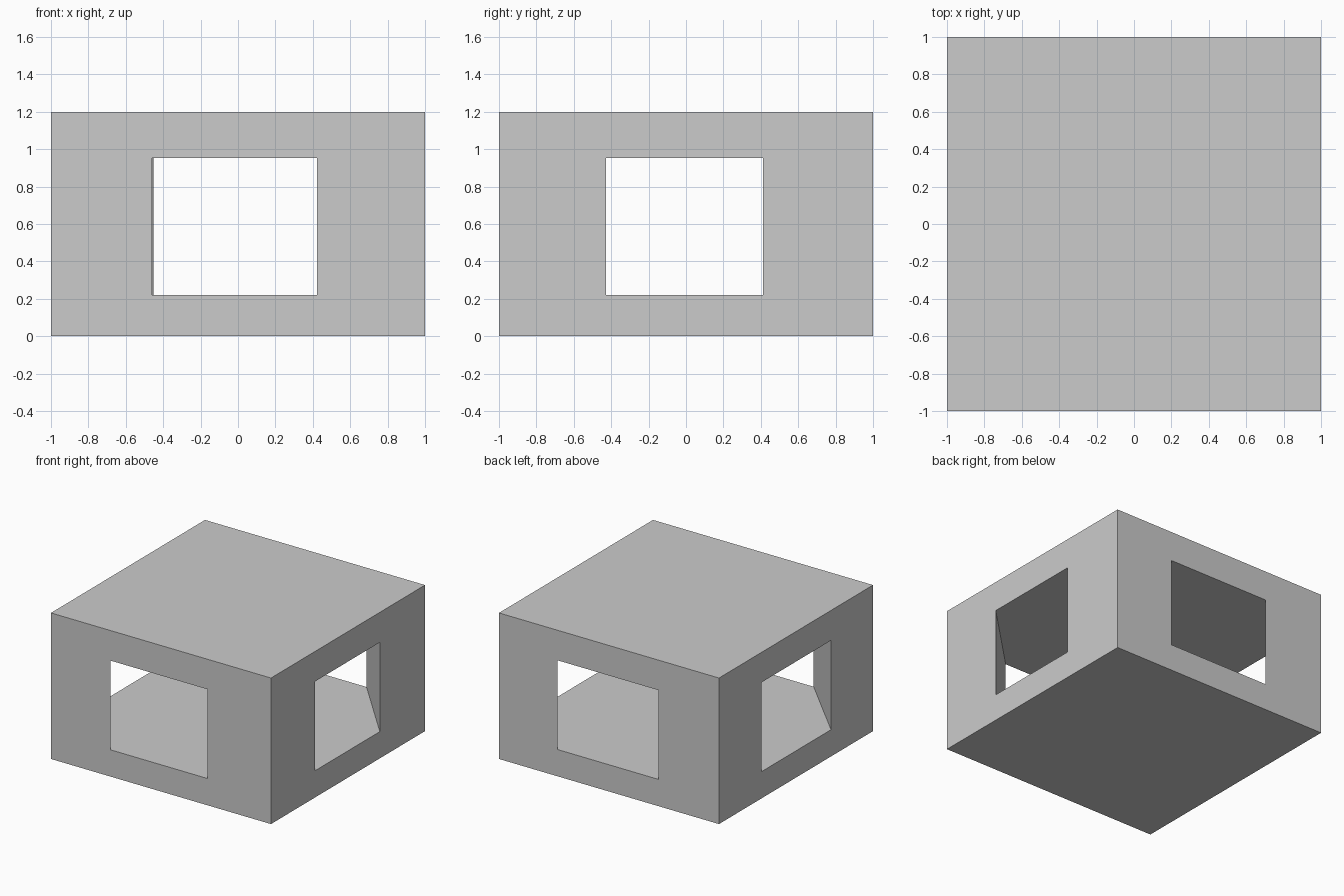
import bpy, bmesh
from mathutils import Vector
from mathutils.geometry import intersect_line_line

if "Cube" in bpy.data.objects:
    bpy.data.objects.remove(bpy.data.objects["Cube"])

FLOOR, CEILING, HEIGHT = 0.22, 0.953, 1.2


def prism(name, outline, z0, z1):
    """Extrude a plan outline from z0 to z1."""
    bm = bmesh.new()
    base = bm.faces.new([bm.verts.new((p[0], p[1], z0)) for p in outline])
    top = bmesh.ops.extrude_face_region(bm, geom=[base])["geom"]
    bmesh.ops.translate(bm, vec=(0, 0, z1 - z0),
                        verts=[v for v in top if isinstance(v, bmesh.types.BMVert)])
    bmesh.ops.recalc_face_normals(bm, faces=bm.faces)
    mesh = bpy.data.meshes.new(name)
    bm.to_mesh(mesh)
    bm.free()
    obj = bpy.data.objects.new(name, mesh)
    bpy.context.collection.objects.link(obj)
    return obj


# Solid block
block = prism("pavilion_block", [(-1, -1), (1, -1), (1, 1), (-1, 1)], 0, HEIGHT)

# Inner faces of the four triangular corner pillars, counter-clockwise
diagonals = [((0.423, -1), (1, -0.428)),
             ((1, 0.413), (0.468, 1)),
             ((-0.452, 1), (-1, 0.447)),
             ((-1, -0.454), (-0.46, -1))]
lines = [[Vector((*p, 0)) for p in d] for d in diagonals]

# The diagonals meet outside the block, giving a diamond-shaped void
diamond = [intersect_line_line(*lines[i - 1], *lines[i])[0] for i in range(4)]
cutter = prism("void_cutter", diamond, FLOOR, CEILING)
cutter.hide_render = True

# Cut the void, leaving floor, roof and pillars
mod = block.modifiers.new("void", "BOOLEAN")
mod.operation = "DIFFERENCE"
mod.solver = "EXACT"
mod.object = cutter
bpy.context.view_layer.objects.active = block
bpy.ops.object.modifier_apply(modifier=mod.name)
bpy.data.objects.remove(cutter)
